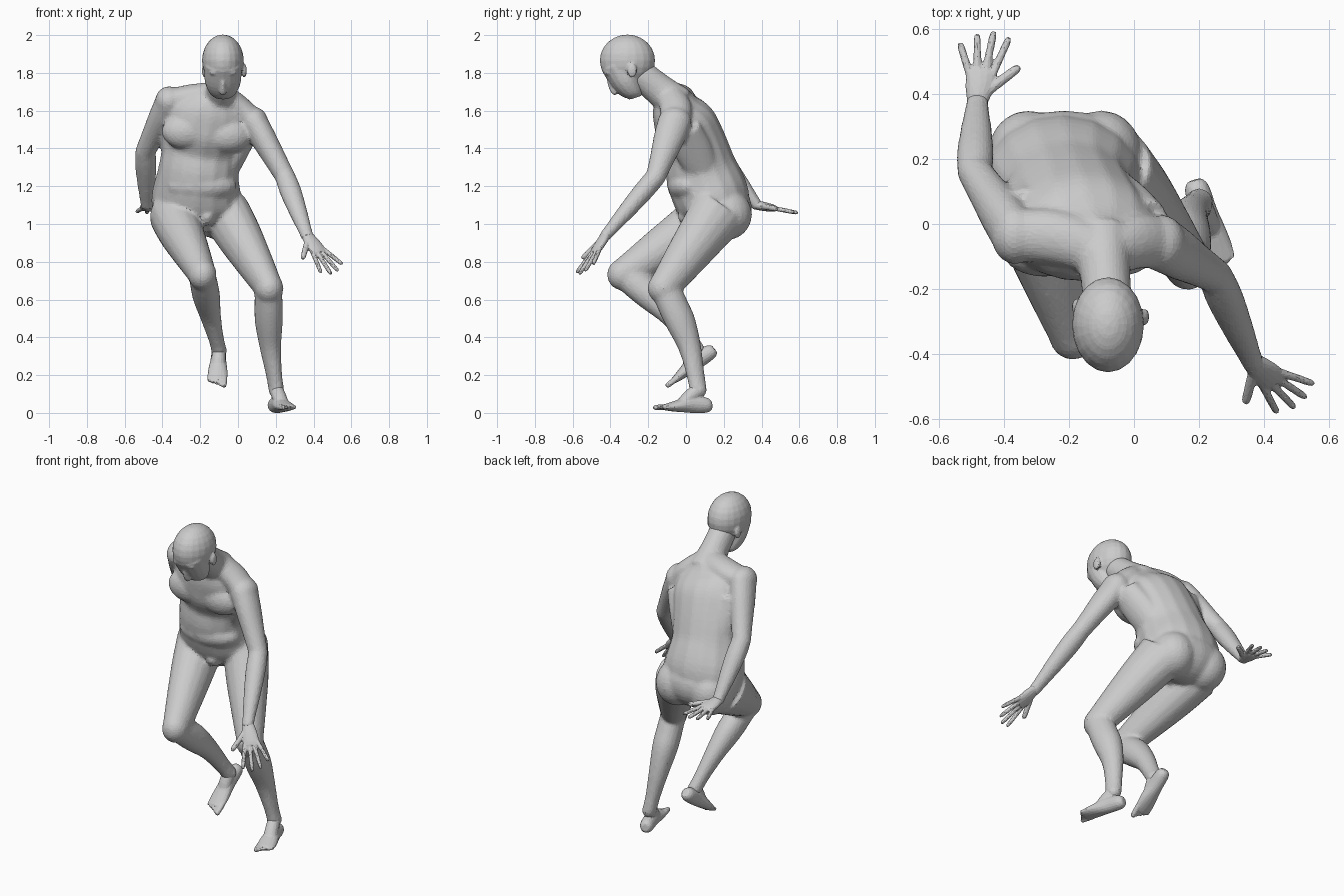
import bpy, bmesh, math
from mathutils import Vector, Matrix

cube = bpy.data.objects.get("Cube")
if cube:
    bpy.data.objects.remove(cube, do_unlink=True)

SIDES = 16
X_AXIS = Vector((1, 0, 0))
bm = bmesh.new()

skin = bpy.data.materials.new("plain grey")
skin.use_nodes = True
grey = (.6, .6, .6, 1)
skin.diffuse_color = grey
for node in skin.node_tree.nodes:
    if node.type == "BSDF_PRINCIPLED":
        node.inputs["Base Color"].default_value = grey


def V(*values):
    return Vector(values)


def finish(name, voxel, rounds, ratio):
    """Turn the gathered pieces into one object with a single lightly faceted skin."""
    bmesh.ops.recalc_face_normals(bm, faces=bm.faces[:])
    mesh = bpy.data.meshes.new(name)
    bm.to_mesh(mesh)
    bm.clear()
    mesh.materials.append(skin)
    part = bpy.data.objects.new(name, mesh)
    bpy.context.collection.objects.link(part)
    remesh = part.modifiers.new("merge_pieces", "REMESH")
    remesh.mode = "VOXEL"
    remesh.voxel_size = voxel
    relax = part.modifiers.new("soften_joins", "SMOOTH")
    relax.factor = .5
    relax.iterations = rounds
    part.modifiers.new("facets", "DECIMATE").ratio = ratio


def resample(rings, steps=4):
    """Smooth curve through a list of (x, y, z, half width, half depth)."""
    pts = [rings[0] * 2 - rings[1]] + rings + [rings[-1] * 2 - rings[-2]]
    out = []
    for i in range(len(rings) - 1):
        a, b, c, d = pts[i:i + 4]
        for j in range(steps):
            t = j / steps
            out.append(b + (c - a) * (t / 2)
                       + (a * 2 - b * 5 + c * 4 - d) * (t * t / 2)
                       + (b * 3 - a - c * 3 + d) * (t ** 3 / 2))
    return out + [rings[-1]]


def loft(rings, side=X_AXIS):
    """Closed tube of elliptical rings, each square to the path."""
    rings = resample(rings)
    centres = [Vector(r[:3]) for r in rings]
    last = len(rings) - 1
    loops = []
    for i, ring in enumerate(rings):
        along = (centres[min(i + 1, last)] - centres[max(i - 1, 0)]).normalized()
        across = (side - along * side.dot(along)).normalized()
        front = along.cross(across)
        loop = []
        for k in range(SIDES):
            a = math.tau * k / SIDES
            loop.append(bm.verts.new(centres[i] + across * (ring[3] * math.cos(a))
                                     + front * (ring[4] * math.sin(a))))
        loops.append(loop)
    for lower, upper in zip(loops, loops[1:]):
        for k in range(SIDES):
            n = (k + 1) % SIDES
            bm.faces.new((lower[k], lower[n], upper[n], upper[k]))
    bm.faces.new(loops[0][::-1])
    bm.faces.new(loops[-1])


def bone(start, end, profile, side=X_AXIS):
    """Limb segment; profile rows are position, half width, half depth, shift."""
    along = (end - start).normalized()
    across = (side - along * side.dot(along)).normalized()
    front = along.cross(across)
    loft([V(*(start.lerp(end, t) + front * shift), w, d)
          for t, w, d, shift in profile], side)


def ball(centre, size):
    matrix = Matrix.Translation(centre) @ Matrix.Diagonal((*size, 1))
    bmesh.ops.create_uvsphere(bm, u_segments=20, v_segments=12, radius=1, matrix=matrix)


def digit(base, tip, radius):
    """Finger or toe with a rounded tip."""
    bone(base, tip, [(t, radius * s, radius * s, 0) for t, s in
                     ((0, 1), (.5, .95), (.9, .85), (1, .45))], V(.7, .6, .2))


THIGH = [(0, .125, .155, 0), (.3, .12, .133, 0), (.6, .102, .113, 0),
         (.85, .085, .094, 0), (1, .073, .084, 0)]
SHIN = [(0, .07, .08, -.01), (.2, .074, .083, -.022), (.36, .072, .081, -.033),
        (.6, .056, .062, -.035), (.85, .042, .05, -.015), (1, .04, .048, 0)]
FOOT = [(0, .022, .024, 0), (.1, .038, .04, 0), (.4, .042, .046, .008),
        (.7, .052, .032, .003), (.9, .053, .021, 0), (1, .046, .015, 0)]
UPPER_ARM = [(0, .072, .09, 0), (.3, .069, .083, 0), (.7, .06, .065, 0), (1, .054, .054, 0)]
FOREARM = [(0, .054, .054, 0), (.25, .058, .054, 0), (.6, .049, .045, 0),
           (.9, .038, .034, 0), (1.05, .035, .03, 0)]
PALM = [(-.08, .03, .025, 0), (.4, .043, .024, 0), (.8, .047, .02, 0), (1, .042, .015, 0)]


def foot(name, ankle, heel, toe, side, inner):
    side = side.normalized()
    bone(heel, toe, FOOT, side)
    # Instep ramp from the ankle to the forefoot
    bone(ankle, heel.lerp(toe, .72), [(0, .036, .042, 0), (.5, .038, .036, 0),
                                      (1, .035, .018, 0)], side)
    ahead = (toe - heel).normalized()
    for i in range(5):
        base = toe + side * inner * (.037 - .02 * i) - ahead * (.03 + .007 * i)
        digit(base, base + ahead * (.075 - .004 * i), .016 if i == 0 else .011)
    finish(name, .006, 3, .15)


def leg(hip, knee, ankle):
    hinge = (knee - hip).cross(ankle - knee).normalized()
    bone(hip, knee, THIGH, hinge)
    ball(knee, (.076, .084, .084))
    bone(knee, ankle, SHIN, hinge)
    ball(ankle, (.042, .046, .045))


def hand(name, wrist, reach, thumb_side):
    thumb_side = thumb_side.normalized()
    bone(wrist, wrist + reach * .48, PALM, thumb_side)
    for i, length in enumerate((.95, 1.04, 1, .87)):
        base = wrist + reach * .4 + thumb_side * (.034 - .023 * i)
        digit(base, wrist + reach * length + thumb_side * (.07 - .05 * i), .0125)
    digit(wrist + reach * .12 + thumb_side * .016,
          wrist + reach * .52 + thumb_side * .115, .016)
    finish(name, .005, 3, .15)


def arm(shoulder, elbow, wrist):
    ball(shoulder, (.075, .09, .08))
    bone(shoulder, elbow, UPPER_ARM)
    ball(elbow, (.054, .054, .054))
    bone(elbow, wrist, FOREARM)
    # Sloping muscle from neck to shoulder
    loft([V(-.09, -.09, 1.69, .075, .065),
          V(*(V(-.09, -.06, 1.69).lerp(shoulder + V(0, .01, .015), .55)), .085, .065),
          V(*shoulder, .08, .065)], V(0, 1, 0))


# Torso, from crotch to collar
loft([V(-.2, .18, .96, .12, .1), V(-.215, .17, 1.03, .215, .16),
      V(-.22, .14, 1.13, .24, .2), V(-.21, .085, 1.27, .215, .195),
      V(-.19, .055, 1.4, .21, .17), V(-.165, -.005, 1.52, .225, .17),
      V(-.14, -.05, 1.6, .21, .135), V(-.12, -.075, 1.67, .13, .1)], V(1, 0, -.08))
ball(V(-.2, .015, 1.2), (.195, .115, .09))      # belly
ball(V(-.165, .02, 1.04), (.045, .065, .05))    # groin
ball(V(-.215, .195, 1.08), (.235, .155, .15))   # seat
for x in (-.325, -.1):
    ball(V(x, .215, 1.05), (.125, .135, .135))  # buttocks
for x, z in ((-.275, 1.49), (-.06, 1.47)):
    ball(V(x, -.085, z), (.13, .078, .095))     # chest
for top, low in ((V(.045, -.01, 1.5), V(-.06, .09, 1.28)),
                 (V(-.34, .02, 1.57), V(-.345, .1, 1.28))):
    bone(top, low, [(0, .07, .09, 0), (.5, .065, .1, 0), (1, .06, .09, 0)])  # flank

# Limbs: left leg standing, right one folded back
left_ankle, right_ankle = V(.203, .065, .12), V(-.1, .055, .33)
leg(V(-.065, .17, 1.06), V(.165, -.12, .66), left_ankle)
leg(V(-.35, .14, 1.05), V(-.188, -.335, .732), right_ankle)

# Left arm reaching forward, right one swung back
left_wrist, right_wrist = V(.365, -.425, .94), V(-.482, .375, 1.1)
arm(V(.085, -.06, 1.54), V(.25, -.16, 1.25), left_wrist)
arm(V(-.365, -.035, 1.65), V(-.49, .16, 1.385), right_wrist)

# Neck
loft([V(-.1, -.04, 1.63, .1, .1), V(-.09, -.14, 1.71, .08, .086),
      V(-.08, -.25, 1.8, .075, .08)])
finish("body", .01, 12, .25)

hand("left_hand", left_wrist, V(.14, -.125, -.195), V(-.83, -.53, -.2))
hand("right_hand", right_wrist, V(.03, .21, -.04), V(1, 0, 0))
foot("left_foot", left_ankle, V(.185, .135, .042), V(.262, -.118, .03), V(.95, .32, 0), -1)
foot("right_foot", right_ankle, V(-.1, .15, .34), V(-.11, -.07, .167), V(1, 0, 0), 1)

# Bowed head: skull and jaw
ball(V(-.08, -.31, 1.866), (.111, .147, .137))
loft([V(-.08, -.36, 1.85, .1, .095), V(-.08, -.315, 1.755, .096, .08),
      V(-.08, -.278, 1.695, .07, .055), V(-.08, -.268, 1.668, .04, .034)])
# Nose, lips, brow and ears
loft([V(-.08, -.41, 1.785, .01, .012), V(-.08, -.396, 1.735, .013, .018),
      V(-.08, -.376, 1.698, .019, .018), V(-.08, -.366, 1.69, .01, .01)])
ball(V(-.08, -.33, 1.687), (.03, .016, .014))
for sign, ear_y in ((1, -.285), (-1, -.255)):
    ball(V(-.08 + sign * .035, -.412, 1.8), (.036, .02, .014))
    ball(V(-.072 + sign * .105, ear_y, 1.812), (.014, .026, .038))
finish("head", .007, 5, .18)
bm.free()
